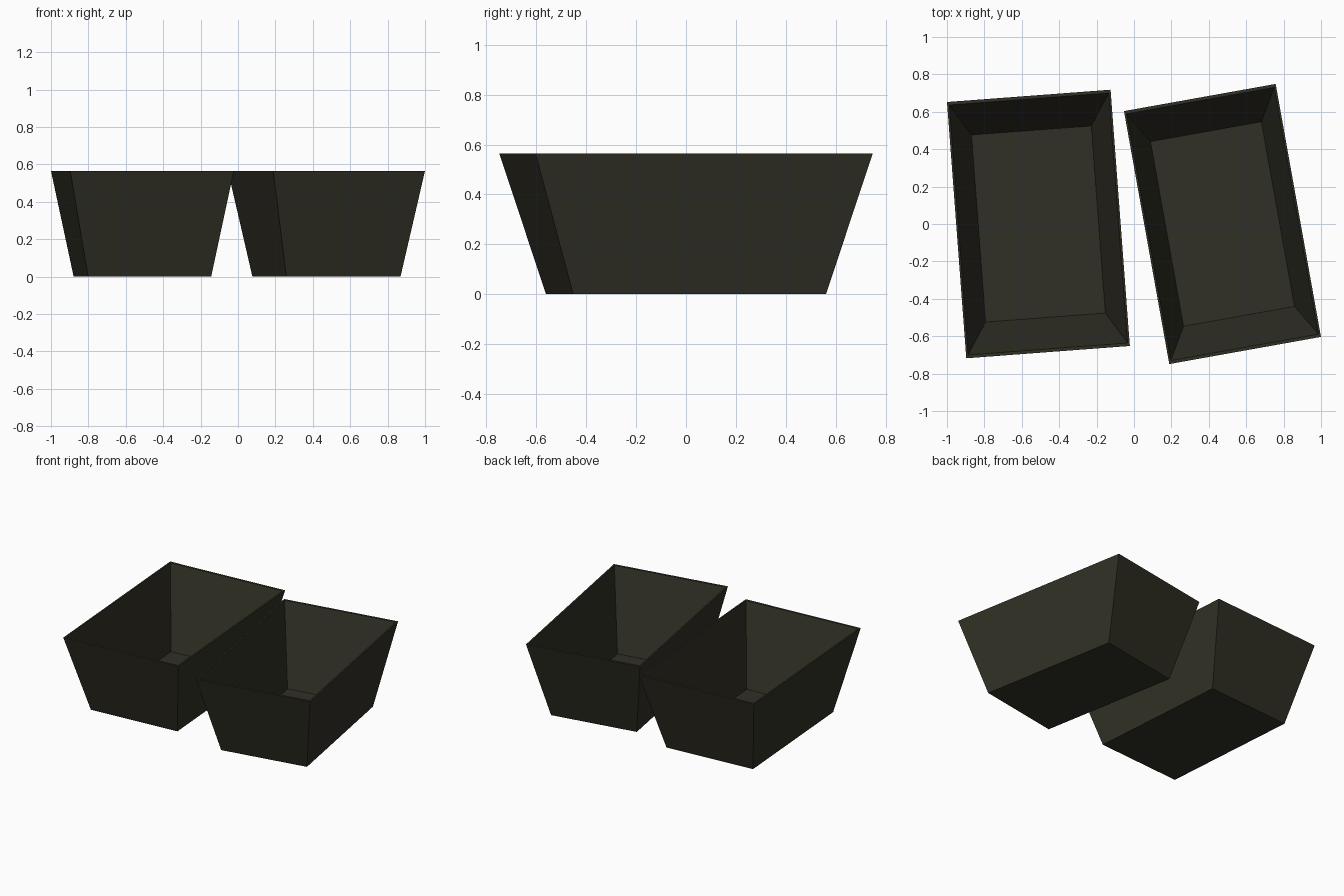
import bpy, bmesh, math

if "Cube" in bpy.data.objects:
    bpy.data.objects.remove(bpy.data.objects["Cube"])

HEIGHT, FLOOR = 0.565, 0.015

mat = bpy.data.materials.new("dark olive plastic")
mat.diffuse_color = (0.031, 0.030, 0.019, 1)
mat.use_nodes = True
mat.node_tree.nodes["Principled BSDF"].inputs["Base Color"].default_value = mat.diffuse_color


def ring(bm, w, l, z):
    """Rectangle of four vertices centred on the z axis."""
    return [bm.verts.new((sx * w / 2, sy * l / 2, z))
            for sx, sy in ((-1, -1), (1, -1), (1, 1), (-1, 1))]


def open_bin(name, top, bottom, x, angle):
    """Tapered open tray: outer shell, thin rim, inner walls and floor."""
    bm = bmesh.new()
    rings = [
        ring(bm, bottom[0], bottom[1], 0),                      # underside
        ring(bm, top[0], top[1], HEIGHT),                       # outer rim
        ring(bm, top[0] - 0.022, top[1] - 0.034, HEIGHT),       # inner rim
        ring(bm, bottom[0] - 0.018, bottom[1] - 0.027, FLOOR),  # inner floor
    ]
    for a, b in zip(rings, rings[1:]):
        for i in range(4):
            j = (i + 1) % 4
            bm.faces.new((a[i], a[j], b[j], b[i]))
    bm.faces.new(rings[0][::-1])
    bm.faces.new(rings[-1])
    bmesh.ops.recalc_face_normals(bm, faces=bm.faces)
    me = bpy.data.meshes.new(name)
    bm.to_mesh(me)
    bm.free()
    me.materials.append(mat)
    ob = bpy.data.objects.new(name, me)
    ob.location.x = x
    ob.rotation_euler.z = math.radians(angle)
    bpy.context.collection.objects.link(ob)


# Two bins side by side, each turned a little
open_bin("left_bin", (0.877, 1.374), (0.66, 1.03), -0.511, 4.3)
open_bin("right_bin", (0.824, 1.374), (0.62, 1.03), 0.473, 10.15)
